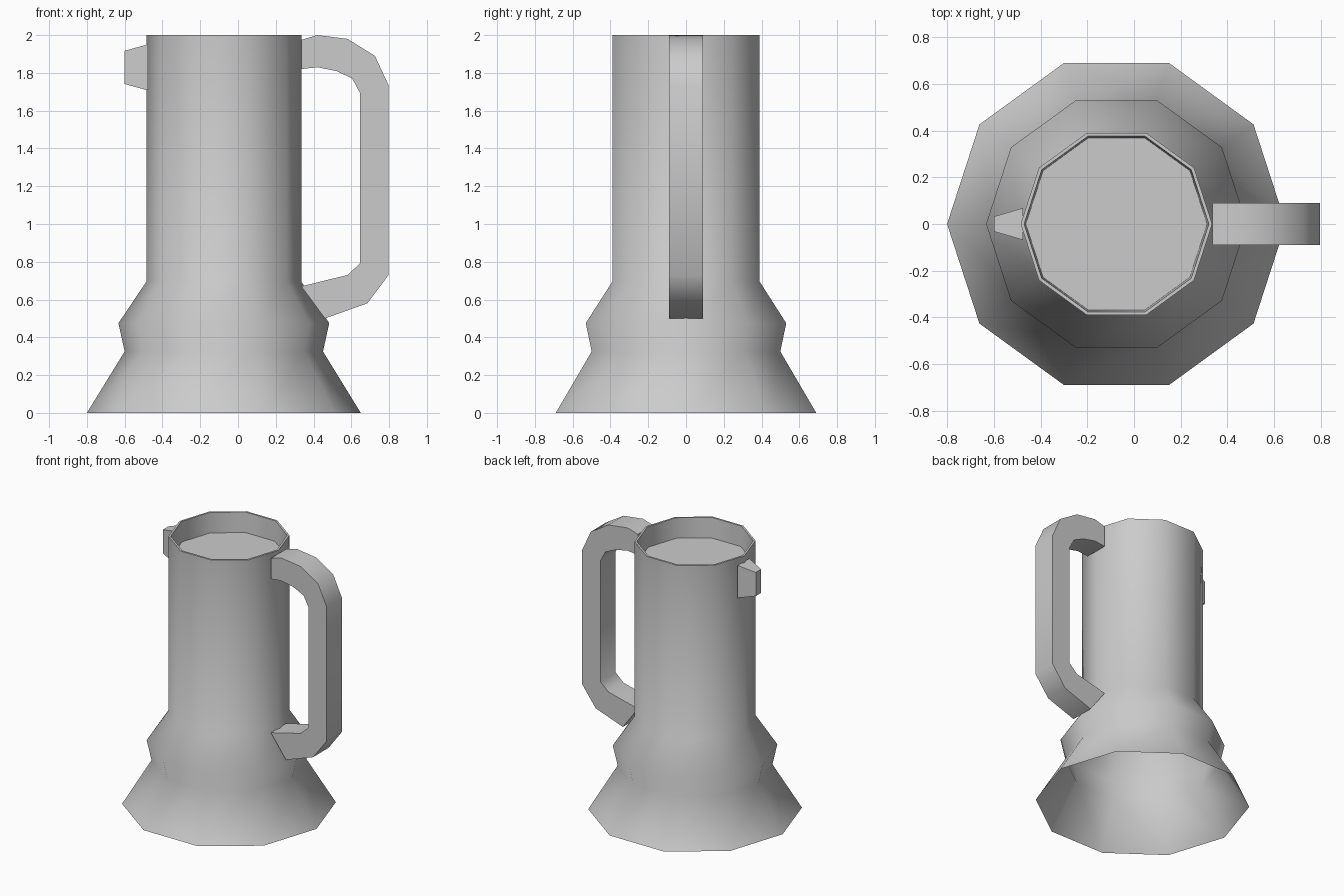
import bpy, bmesh, math
from mathutils import Vector

cube = bpy.data.objects.get("Cube")
if cube:
    bpy.data.objects.remove(cube, do_unlink=True)

SIDES = 10
AXIS_X = -0.075

grey = bpy.data.materials.new("plain_grey")
grey.use_nodes = True
colour = (0.6, 0.6, 0.6, 1)
grey.diffuse_color = colour
grey.node_tree.nodes["Principled BSDF"].inputs["Base Color"].default_value = colour


def finish(name, bm, angle=50, recalc=True):
    if recalc:
        bmesh.ops.recalc_face_normals(bm, faces=bm.faces)
    mesh = bpy.data.meshes.new(name)
    bm.to_mesh(mesh)
    bm.free()
    mesh.materials.append(grey)
    obj = bpy.data.objects.new(name, mesh)
    bpy.context.collection.objects.link(obj)
    bpy.ops.object.select_all(action='DESELECT')
    obj.select_set(True)
    bpy.context.view_layer.objects.active = obj
    bpy.ops.object.shade_smooth_by_angle(angle=math.radians(angle))
    return obj


def ring(bm, radius, z):
    steps = [2 * math.pi * i / SIDES for i in range(SIDES)]
    return [bm.verts.new((AXIS_X + radius * math.cos(a), radius * math.sin(a), z))
            for a in steps]


def lathe(name, profile, cap_end=False):
    bm = bmesh.new()
    rings = [ring(bm, r, z) for r, z in profile]
    for low, high in zip(rings, rings[1:]):
        for i in range(SIDES):
            j = (i + 1) % SIDES
            bm.faces.new((low[i], low[j], high[j], high[i]))
    if cap_end:
        bm.faces.new(rings[-1])
    return finish(name, bm, recalc=False)


# Flared body, open underneath, with a thin rim and a recessed disc at the top
lathe("body", [(0.725, 0), (0.525, 0.325), (0.558, 0.475), (0.41, 0.695),
               (0.41, 2.0), (0.395, 2.0), (0.388, 1.85)], cap_end=True)

# Handle: matching outer and inner outlines, extruded across y
outer = [(0.335, 1.975), (0.42, 2.0), (0.58, 1.98), (0.725, 1.89),
         (0.797, 1.735), (0.797, 0.73), (0.685, 0.58), (0.46, 0.50)]
inner = [(0.335, 1.82), (0.42, 1.83), (0.52, 1.81), (0.605, 1.77),
         (0.645, 1.695), (0.645, 0.79), (0.58, 0.73), (0.335, 0.67)]
bm = bmesh.new()
loops = []
for (ox, oz), (ix, iz) in zip(outer, inner):
    loops.append([bm.verts.new(p) for p in ((ox, -0.09, oz), (ox, 0.09, oz),
                                            (ix, 0.09, iz), (ix, -0.09, iz))])
for a, b in zip(loops, loops[1:]):
    for i in range(4):
        j = (i + 1) % 4
        bm.faces.new((a[i], a[j], b[j], b[i]))
bm.faces.new(loops[0])
bm.faces.new(loops[-1])
finish("handle", bm)

# Spout: small block tapering outwards
bm = bmesh.new()
bmesh.ops.create_cube(bm, size=1)
for v in bm.verts:
    tip = v.co.x < 0
    half_y, half_z = (0.032, 0.088) if tip else (0.068, 0.122)
    v.co = Vector((-0.6 if tip else -0.476,
                   math.copysign(half_y, v.co.y),
                   1.829 + math.copysign(half_z, v.co.z)))
finish("spout", bm, angle=20)
